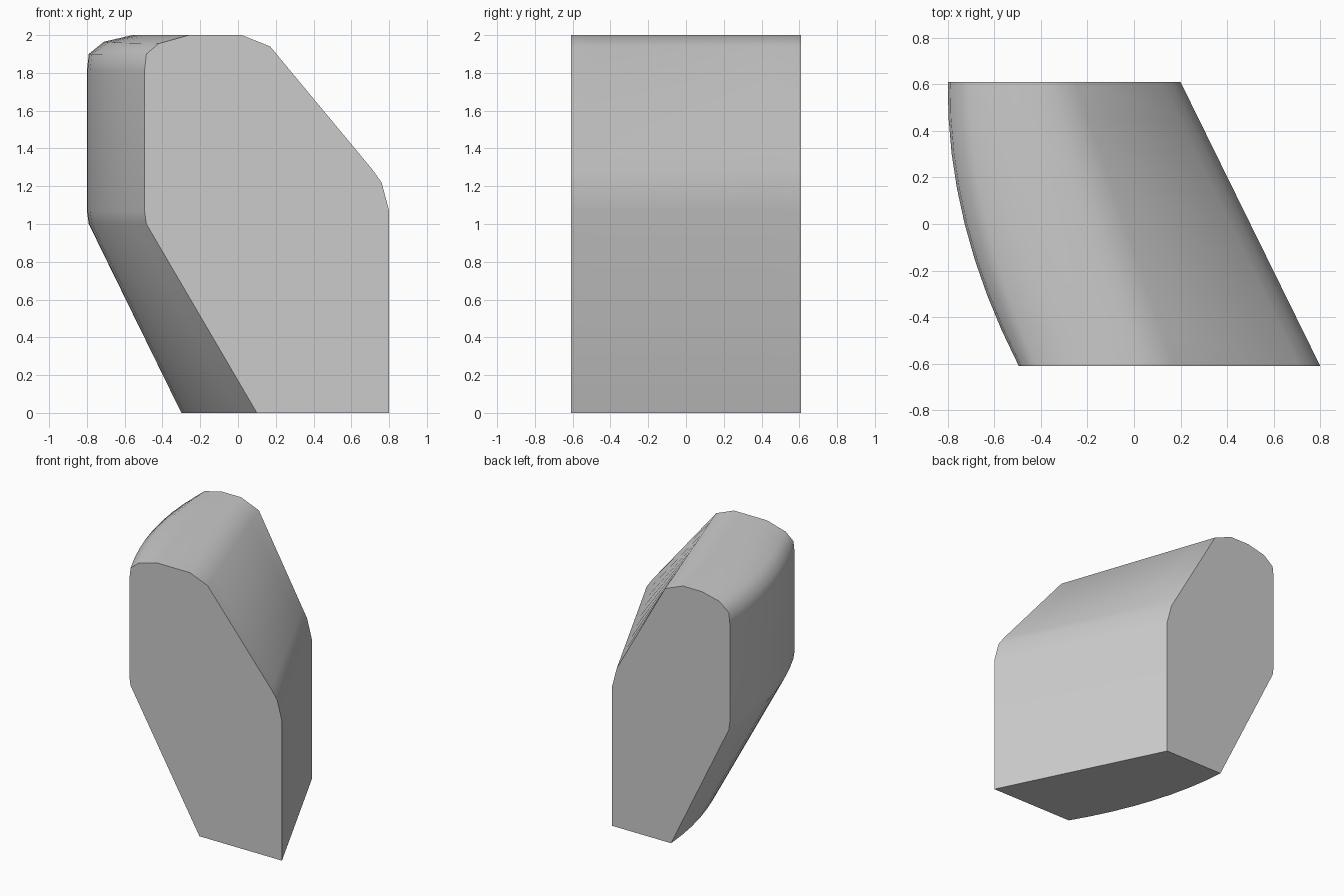
import bpy, bmesh, math

cube = bpy.data.objects.get("Cube")
if cube:
    bpy.data.objects.remove(cube, do_unlink=True)

# Single plain grey material
grey = bpy.data.materials.new("plain grey")
grey.use_nodes = True
grey.diffuse_color = (0.6, 0.6, 0.6, 1)
grey.node_tree.nodes["Principled BSDF"].inputs["Base Color"].default_value = grey.diffuse_color

# Matching outlines: (x, z) at the front and back, counter-clockwise from the lower right
front = [(.8, 0), (.8, 1.07), (.76, 1.22), (.71, 1.29), (.17, 1.94), (.02, 2), (-.26, 2),
         (-.42, 1.955), (-.485, 1.9), (-.495, 1.81), (-.495, 1.07), (-.485, 1), (.1, 0)]
back = [(.2, 0), (.2, 1.07), (.16, 1.22), (.12, 1.29), (-.25, 1.94), (-.4, 2), (-.56, 2),
        (-.71, 1.965), (-.79, 1.9), (-.8, 1.81), (-.8, 1.07), (-.79, 1), (-.3, 0)]
# How strongly each outline point bows outward between the two ends
bow = [0] * 5 + [.2, .5, .8] + [1] * 5
DEPTH, BULGE, STEPS = 1.22, .08, 8

# Loft the outlines into a leaning body with a bowed side
bm = bmesh.new()
rings = []
for i in range(STEPS + 1):
    t = i / STEPS
    swell = 4 * BULGE * t * (1 - t)
    rings.append([bm.verts.new((fx + (bx - fx) * t - swell * w, (t - .5) * DEPTH, fz + (bz - fz) * t))
                  for (fx, fz), (bx, bz), w in zip(front, back, bow)])
for a, b in zip(rings, rings[1:]):
    for j in range(len(front)):
        k = (j + 1) % len(front)
        bm.faces.new((a[j], a[k], b[k], b[j]))

# Flat end faces
bm.faces.new(rings[0])
bm.faces.new(rings[-1])
bmesh.ops.recalc_face_normals(bm, faces=bm.faces)

mesh = bpy.data.meshes.new("leaning_body")
bm.to_mesh(mesh)
bm.free()
mesh.materials.append(grey)
body = bpy.data.objects.new("leaning_body", mesh)
bpy.context.collection.objects.link(body)
bpy.context.view_layer.objects.active = body
body.select_set(True)
bpy.ops.object.shade_smooth_by_angle(angle=math.radians(50))
